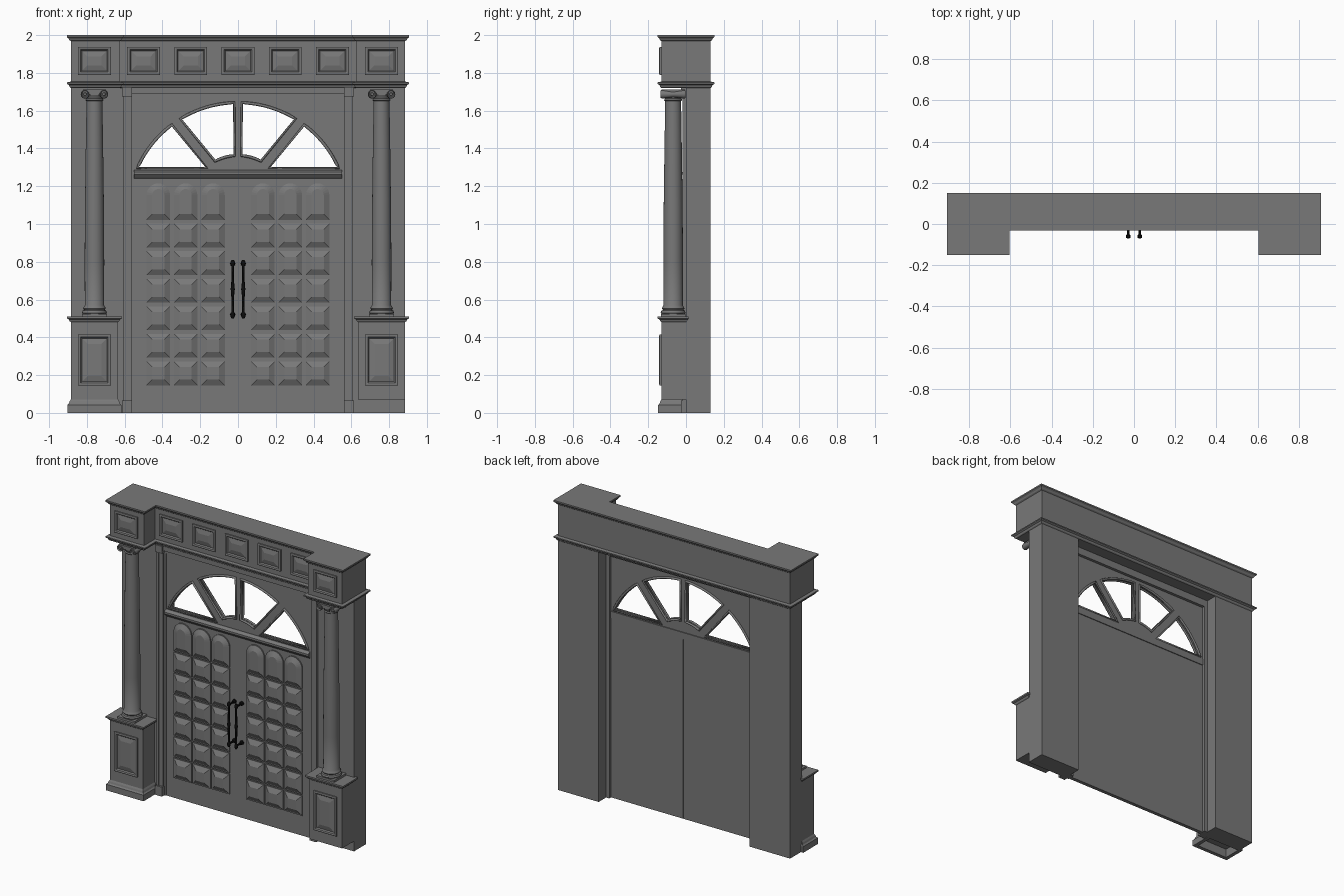
import bpy, bmesh
from math import sin, cos, pi, radians

cube = bpy.data.objects.get("Cube")
if cube:
    bpy.data.objects.remove(cube, do_unlink=True)


def material(name, value):
    m = bpy.data.materials.new(name)
    m.use_nodes = True
    colour = (value, value, value, 1)
    m.diffuse_color = colour
    bsdf = next(n for n in m.node_tree.nodes if n.type == 'BSDF_PRINCIPLED')
    bsdf.inputs["Base Color"].default_value = colour
    return m


STONE = material("grey_stone", 0.19)
BLACK = material("black_iron", 0.004)
SIDES = ((-1, "right"), (1, "left"))


def stack(name, rings, mat=STONE, smooth=False):
    """Bridge equal-sized rings of points in order and cap both ends."""
    bm = bmesh.new()
    loops = [[bm.verts.new(p) for p in ring] for ring in rings]
    n = len(loops[0])
    for a, b in zip(loops, loops[1:]):
        for i in range(n):
            j = (i + 1) % n
            bm.faces.new((a[i], a[j], b[j], b[i]))
    bm.faces.new(loops[0])
    bm.faces.new(loops[-1])
    bmesh.ops.recalc_face_normals(bm, faces=bm.faces)
    mesh = bpy.data.meshes.new(name)
    bm.to_mesh(mesh)
    bm.free()
    mesh.materials.append(mat)
    ob = bpy.data.objects.new(name, mesh)
    bpy.context.collection.objects.link(ob)
    if smooth:
        activate(ob)
        bpy.ops.object.shade_smooth_by_angle(angle=radians(35))
    return ob


def activate(ob):
    bpy.ops.object.select_all(action='DESELECT')
    ob.select_set(True)
    bpy.context.view_layer.objects.active = ob


def rect(x0, x1, y0, y1, z):
    return [(x0, y0, z), (x1, y0, z), (x1, y1, z), (x0, y1, z)]


def box(name, xs, ys, zs, mat=STONE):
    x0, x1 = sorted(xs)
    return stack(name, [rect(x0, x1, *ys, z) for z in zs], mat)


def lathe(name, profile, centre, axis='Z', n=24, mat=STONE):
    cx, cy, cz = centre
    rings = []
    for r, h in profile:
        ring = []
        for i in range(n):
            u, v = r * cos(2 * pi * i / n), r * sin(2 * pi * i / n)
            ring.append((cx + u, cy + v, cz + h) if axis == 'Z' else (cx + u, cy + h, cz + v))
        rings.append(ring)
    return stack(name, rings, mat, True)


def panel(name, x, y, z0, z1, half, steps, arched=False):
    """Raised panel on a front face; steps are (inset, projection)."""
    rings = []
    for d, out in steps:
        w, top = half - d, z1 - d
        pts = [(x - w, z0 + d), (x + w, z0 + d)]
        if arched:
            c = z1 - half
            pts += [(x + w * cos(pi * i / 12), c + w * sin(pi * i / 12)) for i in range(13)]
        else:
            pts += [(x + w, top), (x - w, top)]
        rings.append([(px, y - out, pz) for px, pz in pts])
    return stack(name, rings)


def curve(name, outlines, y, **settings):
    """Closed outlines in the x-z plane, filled or piped, as a mesh."""
    data = bpy.data.curves.new(name, 'CURVE')
    for key, value in settings.items():
        setattr(data, key, value)
    for pts in outlines:
        sp = data.splines.new('POLY')
        sp.points.add(len(pts) - 1)
        for p, (x, z) in zip(sp.points, pts):
            p.co = (x, z, 0, 1)
        sp.use_cyclic_u = True
    data.materials.append(STONE)
    ob = bpy.data.objects.new(name, data)
    bpy.context.collection.objects.link(ob)
    ob.rotation_euler.x = pi / 2
    ob.location.y = y
    activate(ob)
    bpy.ops.object.convert(target='MESH')


# Entablature: one stepped outline with projecting ends
def crown(e, z):
    X, I, F, M, B = 0.885 + e, 0.625 - e, -0.13 - e, -0.01 - e, 0.13 + e
    return [(-X, B, z), (X, B, z), (X, F, z), (I, F, z), (I, M, z),
            (-I, M, z), (-I, F, z), (-X, F, z)]


stack("entablature", [crown(e, z) for e, z in (
    (0, 1.72), (0.006, 1.725), (0.01, 1.735), (0.021, 1.742), (0.021, 1.75), (0, 1.754),
    (0, 1.968), (0.008, 1.974), (0.012, 1.982), (0.021, 1.99), (0.021, 2.0))])

# Framed panels of the frieze and pedestals
FRAMED = ((0, -0.003), (0, 0.01), (0.006, 0.012), (0.014, 0.01), (0.02, 0.002), (0.05, 0.01))
for i in range(5):
    panel(f"frieze_panel_{i + 1}", (i - 2) * 0.25, -0.01, 1.79, 1.937, 0.087, FRAMED)

for s, side in SIDES:
    cx = s * 0.76
    # Pier and door surround
    box(f"{side}_pier", (s * 0.575, s * 0.885), (0, 0.13), (0, 1.73))
    box(f"{side}_jamb", (s * 0.55, s * 0.58), (0, 0.05), (0, 1.73))
    box(f"{side}_architrave", (s * 0.565, s * 0.6), (-0.012, 0.01), (0, 1.7))
    box(f"{side}_architrave_edge", (s * 0.593, s * 0.61), (-0.018, 0.01), (0, 1.7))
    box(f"{side}_architrave_plinth", (s * 0.562, s * 0.614), (-0.026, 0.01), (0, 0.065))
    box(f"{side}_corner_block", (s * 0.562, s * 0.614), (-0.026, 0.01), (1.675, 1.725))
    panel(f"{side}_frieze_panel", cx, -0.13, 1.79, 1.937, 0.087, FRAMED)

    # Pedestal
    def plinth(e, z):
        return rect(cx - 0.125 - e, cx + 0.125 + e, -0.13 - e, 0.002 + e * 0.6, z)
    stack(f"{side}_pedestal", [plinth(0, 0.07), plinth(0, 0.48)])
    stack(f"{side}_pedestal_cap", [plinth(e, z) for e, z in (
        (0, 0.48), (0.006, 0.485), (0.01, 0.494), (0.02, 0.499), (0.02, 0.51))])
    panel(f"{side}_pedestal_panel", cx, -0.13, 0.145, 0.415, 0.087, FRAMED)
    if s < 0:
        stack("right_pedestal_base", [plinth(e, z) for e, z in (
            (-0.008, 0.06), (-0.008, 0), (0.018, 0), (0.018, 0.042),
            (0.01, 0.05), (0.006, 0.062), (0, 0.072))])

    # Column
    at = (cx, -0.068, 0)
    box(f"{side}_column_plinth", (cx - 0.067, cx + 0.067), (-0.133, -0.003), (0.508, 0.524))
    lathe(f"{side}_column", (
        (0.06, 0.52), (0.066, 0.53), (0.062, 0.541), (0.054, 0.545), (0.06, 0.553),
        (0.056, 0.562), (0.051, 0.57), (0.052, 0.8), (0.05, 1.1), (0.046, 1.4),
        (0.042, 1.65), (0.048, 1.656), (0.044, 1.664), (0.056, 1.685), (0.05, 1.7)), at)
    box(f"{side}_abacus", (cx - 0.06, cx + 0.06), (-0.13, -0.006), (1.697, 1.712))
    box(f"{side}_volute_band", (cx - 0.05, cx + 0.05), (-0.125, -0.011), (1.684, 1.7))
    for k, part in ((-1, "outer"), (1, "inner")):
        lathe(f"{side}_{part}_volute", (
            (0.007, -0.066), (0.01, -0.058), (0.015, -0.058), (0.02, -0.066), (0.023, -0.058),
            (0.015, 0), (0.023, 0.058), (0.02, 0.066), (0.015, 0.058), (0.01, 0.058),
            (0.007, 0.066)), (cx + k * 0.05, -0.068, 1.687), 'Y', 16)

    # Door leaf with raised panels
    box(f"{side}_door", (s * 0.001, s * 0.55), (0.005, 0.03), (0, 1.24))
    for col in range(3):
        x = s * (0.132 + 0.145 * col)
        for row in range(7):
            z = 0.14 + 0.146 * row
            top = row == 6
            panel(f"{side}_door_panel_{col + 1}_{row + 1}", x, 0.005, z,
                  z + (0.205 if top else 0.138), 0.068,
                  ((0, -0.003), (0, 0.007), (0.006, 0.007), (0.036, 0.023)), top)

    # Pull handle
    hx = s * 0.028
    lathe(f"{side}_handle", (
        (0.006, 0.5), (0.011, 0.51), (0.011, 0.525), (0.006, 0.535), (0.007, 0.6),
        (0.009, 0.645), (0.012, 0.655), (0.009, 0.665), (0.007, 0.71), (0.006, 0.775),
        (0.011, 0.785), (0.011, 0.8), (0.006, 0.81)), (hx, -0.06, 0), n=10, mat=BLACK)
    for z, part in ((0.52, "lower"), (0.79, "upper")):
        lathe(f"{side}_{part}_handle_mount", (
            (0.014, 0.066), (0.014, 0.055), (0.007, 0.05), (0.007, 0)),
            (hx, -0.06, z), 'Y', 10, BLACK)

# Lintel and transom
box("lintel", (-0.575, 0.575), (0, 0.05), (1.67, 1.73))
box("lintel_trim", (-0.565, 0.565), (-0.012, 0.01), (1.69, 1.722))
stack("transom", [rect(-0.55, 0.55, y, 0.036, z) for y, z in (
    (0, 1.24), (-0.008, 1.248), (-0.02, 1.262), (-0.02, 1.275), (-0.004, 1.286))])


# Fanlight with four glazing openings
def arc(s, cz, r, a0, a1, n=14):
    angles = [radians(a0 + (a1 - a0) * i / n) for i in range(n + 1)]
    return [(s * r * cos(a), cz + r * sin(a)) for a in angles]


openings = []
for s, side in SIDES:
    openings.append(arc(s, 1.06, 0.582, 24, 53) + [(s * 0.165, 1.297)])
    openings.append(arc(s, 1.06, 0.582, 58.5, 88) + arc(s, 1.105, 0.258, 86, 62, 6))
border = [(-0.55, 1.24), (0.55, 1.24), (0.55, 1.68), (-0.55, 1.68)]
curve("fanlight", [border] + openings, 0.018, dimensions='2D', fill_mode='BOTH', extrude=0.012)
for y, part in ((0.004, "front"), (0.031, "back")):
    curve(f"fanlight_{part}_trim", openings, y, dimensions='3D',
          bevel_depth=0.008, bevel_resolution=1)
